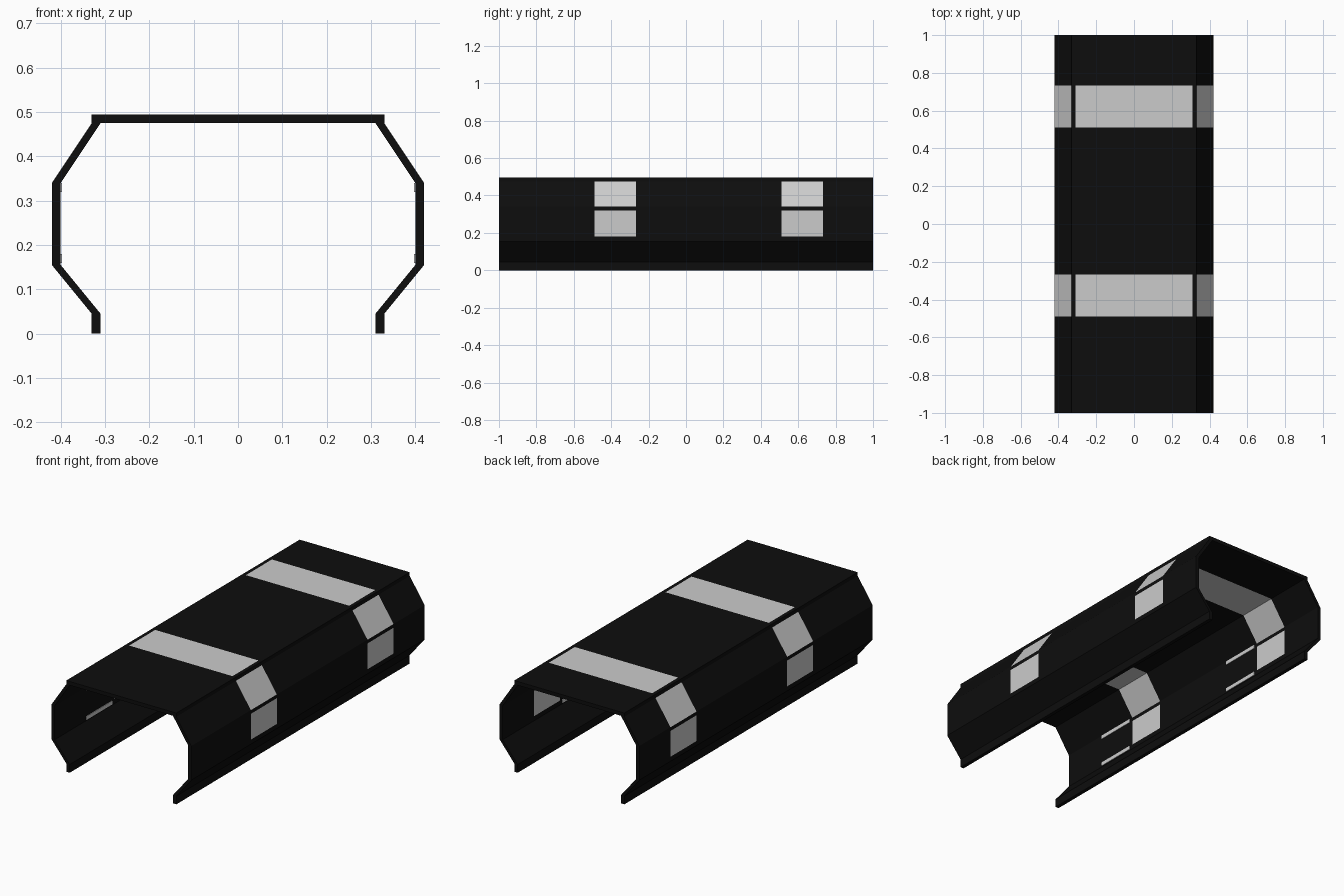
import bpy
import bmesh

if "Cube" in bpy.data.objects:
    bpy.data.objects.remove(bpy.data.objects["Cube"])


def material(name, c):
    m = bpy.data.materials.new(name)
    m.diffuse_color = (c, c, c, 1)
    m.use_nodes = True
    m.node_tree.nodes["Principled BSDF"].inputs["Base Color"].default_value = m.diffuse_color
    return m


DARK = material("dark_metal", 0.004)
LIGHT = material("light_panel", 0.8)


def new_object(name, bm, mats):
    bmesh.ops.recalc_face_normals(bm, faces=bm.faces)
    me = bpy.data.meshes.new(name)
    bm.to_mesh(me)
    bm.free()
    for m in mats:
        me.materials.append(m)
    ob = bpy.data.objects.new(name, me)
    bpy.context.collection.objects.link(ob)
    return ob


def box(name, x0, x1, y0, y1, z0, z1, mat):
    bm = bmesh.new()
    bmesh.ops.create_cube(bm, size=1)
    for v in bm.verts:
        v.co.x = (x0 + x1) / 2 + v.co.x * (x1 - x0)
        v.co.y = (y0 + y1) / 2 + v.co.y * (y1 - y0)
        v.co.z = (z0 + z1) / 2 + v.co.z * (z1 - z0)
    return new_object(name, bm, [mat])


# Cross-section of one side wall, bottom to top, plus the roof slab
side = [(0.33, 0), (0.33, 0.045), (0.42, 0.155), (0.42, 0.18),
        (0.42, 0.32), (0.42, 0.34), (0.33, 0.475)]
roof_edge = [(0.33, 0.495), (0.31, 0.495)]
T = 0.02
outer = side + roof_edge
inner = [(x - T, z) for x, z in side]
mirror = lambda pts: [(-x, z) for x, z in pts]
loop = outer + mirror(outer)[::-1] + mirror(inner) + inner[::-1]

# Stations along the length; odd intervals carry the light bands
stations = [-1, -0.49, -0.267, 0.51, 0.733, 1]


def is_light(p, q):
    x, z = (p[0] + q[0]) / 2, (p[1] + q[1]) / 2
    return 0.18 < z < 0.32 or 0.34 < z < 0.47 or (z > 0.47 and abs(x) < 0.3)


# Corridor shell with light bands set flush in walls and roof
bm = bmesh.new()
rings = [[bm.verts.new((x, y, z)) for x, z in loop] for y in stations]
n = len(loop)
for j in range(len(stations) - 1):
    for i in range(n):
        k = (i + 1) % n
        f = bm.faces.new((rings[j][i], rings[j][k], rings[j + 1][k], rings[j + 1][i]))
        f.material_index = int(j % 2 == 1 and is_light(loop[i], loop[k]))
bm.faces.new(rings[0])
bm.faces.new(rings[-1])
new_object("corridor_shell", bm, [DARK, LIGHT])

# Thin light strips on the inner walls beside each band
for s, label in ((-1, "left"), (1, "right")):
    for y0 in (-0.733, 0.267):
        for z0 in (0.16, 0.32):
            xs = sorted((s * 0.397, s * 0.402))
            box(f"inner_strip_{label}", *xs, y0, y0 + 0.223, z0, z0 + 0.02, LIGHT)
